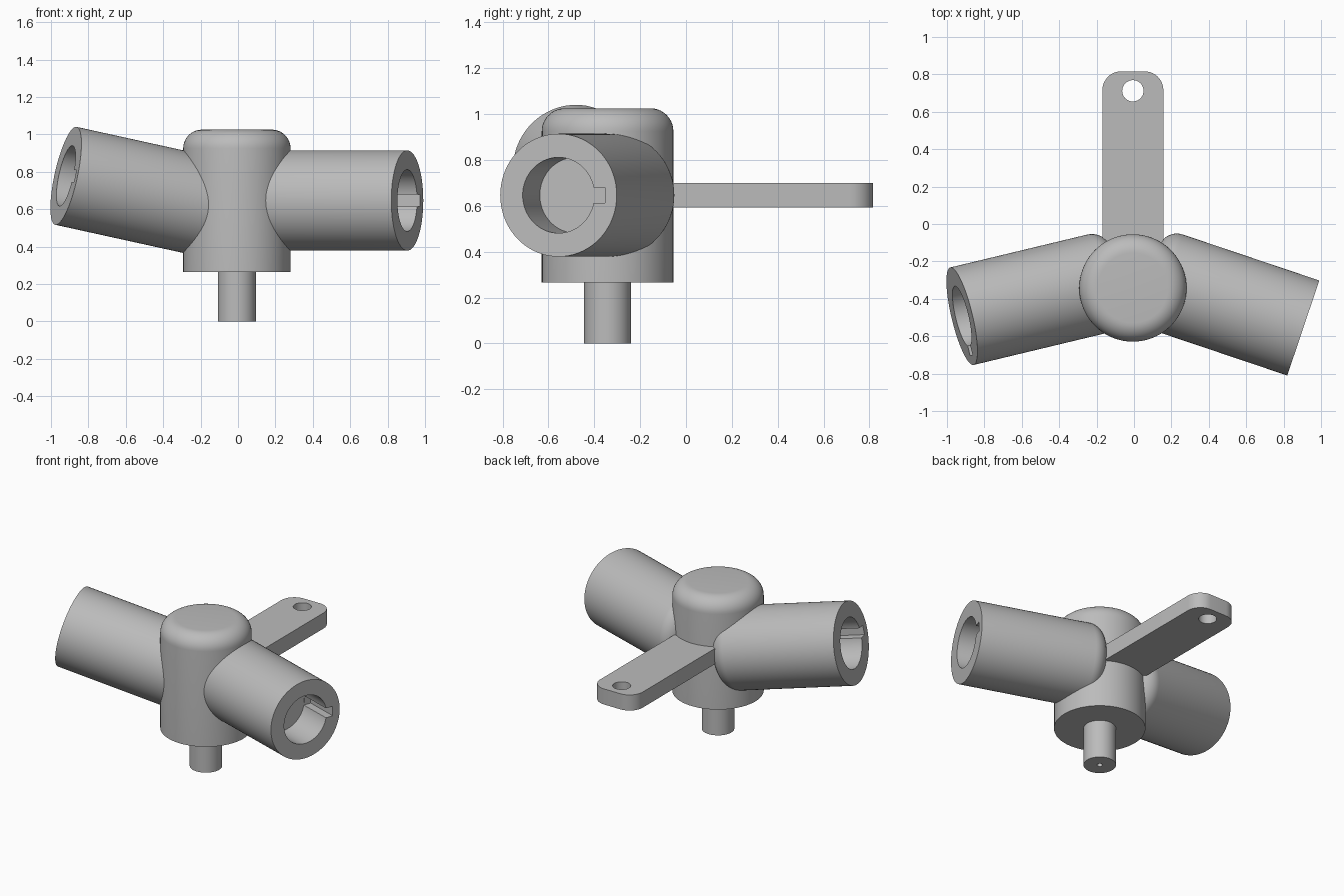
import bpy
import bmesh
import math
from mathutils import Matrix, Vector

SEGMENTS = 72
HUB_X, HUB_Y = -0.006, -0.342

if "Cube" in bpy.data.objects:
    bpy.data.objects.remove(bpy.data.objects["Cube"], do_unlink=True)

GREY = (0.5, 0.5, 0.5, 1.0)
grey = bpy.data.materials.new("plain grey")
grey.use_nodes = True
grey.diffuse_color = GREY
grey.node_tree.nodes["Principled BSDF"].inputs["Base Color"].default_value = GREY


def finish(bm, name):
    bmesh.ops.recalc_face_normals(bm, faces=bm.faces[:])
    mesh = bpy.data.meshes.new(name)
    bm.to_mesh(mesh)
    bm.free()
    mesh.materials.append(grey)
    obj = bpy.data.objects.new(name, mesh)
    bpy.context.collection.objects.link(obj)
    return obj


def activate(obj):
    bpy.ops.object.select_all(action="DESELECT")
    obj.select_set(True)
    bpy.context.view_layer.objects.active = obj


def smooth(obj):
    activate(obj)
    bpy.ops.object.shade_smooth_by_angle(angle=math.radians(30))


def arc(cx, cz, r, start, end, steps=10):
    """Points of a fillet, angles in degrees."""
    angles = [math.radians(start + (end - start) * i / steps) for i in range(steps + 1)]
    return [(cx + r * math.cos(a), cz + r * math.sin(a)) for a in angles]


def lathe(name, profile):
    """Spin a (radius, z) profile that starts and ends on the axis."""
    bm = bmesh.new()
    verts = [bm.verts.new((r, 0, z)) for r, z in profile]
    edges = [bm.edges.new(pair) for pair in zip(verts, verts[1:])]
    bmesh.ops.spin(bm, geom=verts + edges, cent=(0, 0, 0), axis=(0, 0, 1),
                   angle=math.tau, steps=SEGMENTS, use_duplicate=False)
    bmesh.ops.remove_doubles(bm, verts=bm.verts[:], dist=1e-5)
    return finish(bm, name)


def cut(obj, cutter):
    mod = obj.modifiers.new("cut", "BOOLEAN")
    mod.operation, mod.solver, mod.object = "DIFFERENCE", "EXACT", cutter
    activate(obj)
    bpy.ops.object.modifier_apply(modifier=mod.name)
    bpy.data.objects.remove(cutter, do_unlink=True)


def socket_arm(name, end, direction):
    """Round arm with a blind bore and a keyway, its open end centred on end."""
    length, radius, fillet = 0.87, 0.268, 0.1
    bore, depth, key_reach, key_width = 0.165, 0.235, 0.214, 0.066
    profile = [(0, 0)] + arc(radius - fillet, fillet, fillet, -90, 0)
    profile += [(radius, length), (bore, length), (bore, length - depth), (0, length - depth)]
    arm = lathe(name, profile)
    # Keyway slot beside the bore
    bm = bmesh.new()
    inner = 0.08
    box = Matrix.Translation(((inner + key_reach) / 2, 0, length - depth / 2 + 0.026))
    box @= Matrix.Diagonal((key_reach - inner, key_width, depth + 0.05, 1))
    bmesh.ops.create_cube(bm, size=1, matrix=box)
    cut(arm, finish(bm, "keyway_cutter"))
    # Aim the arm outward with the keyway level
    axis = Vector(direction).normalized()
    side = Vector((0, 0, 1)).cross(axis).normalized()
    frame = Matrix((side, axis.cross(side), axis)).transposed().to_4x4()
    arm.matrix_world = Matrix.Translation(Vector(end) - axis * length) @ frame
    smooth(arm)


# Hub with a rounded top
hub = lathe("hub", [(0, 0.265), (0.287, 0.265)] + arc(0.187, 0.925, 0.1, 0, 90) + [(0, 1.025)])
# Stem with a small centre hole underneath
stem = lathe("stem", [(0, 0.1), (0.018, 0.1), (0.018, 0), (0.102, 0), (0.102, 0.3), (0, 0.3)])
for part in (hub, stem):
    part.location = (HUB_X, HUB_Y, 0)
    smooth(part)

# Two socket arms, the right one tilted upward
socket_arm("left_arm", (0.905, -0.556, 0.646), (0.947, -0.319, 0))
socket_arm("right_arm", (-0.92, -0.493, 0.778), (-1, -0.24, 0.22))

# Flat tab with rounded corners and a hole
half, back, corner, low, high = 0.163, 0.816, 0.1, 0.592, 0.70
outline = [(-half, HUB_Y + 0.1), (half, HUB_Y + 0.1)]
outline += arc(half - corner, back - corner, corner, 0, 90)
outline += arc(corner - half, back - corner, corner, 90, 180)
bm = bmesh.new()
face = bm.faces.new([bm.verts.new((x + HUB_X, y, low)) for x, y in outline])
top = bmesh.ops.extrude_face_region(bm, geom=[face])["geom"]
bmesh.ops.translate(bm, vec=(0, 0, high - low),
                    verts=[v for v in top if isinstance(v, bmesh.types.BMVert)])
tab = finish(bm, "mounting_tab")
bm = bmesh.new()
bmesh.ops.create_cone(bm, cap_ends=True, segments=48, radius1=0.057, radius2=0.057, depth=0.5,
                      matrix=Matrix.Translation((HUB_X, 0.712, 0.65)))
cut(tab, finish(bm, "tab_hole_cutter"))
smooth(tab)
